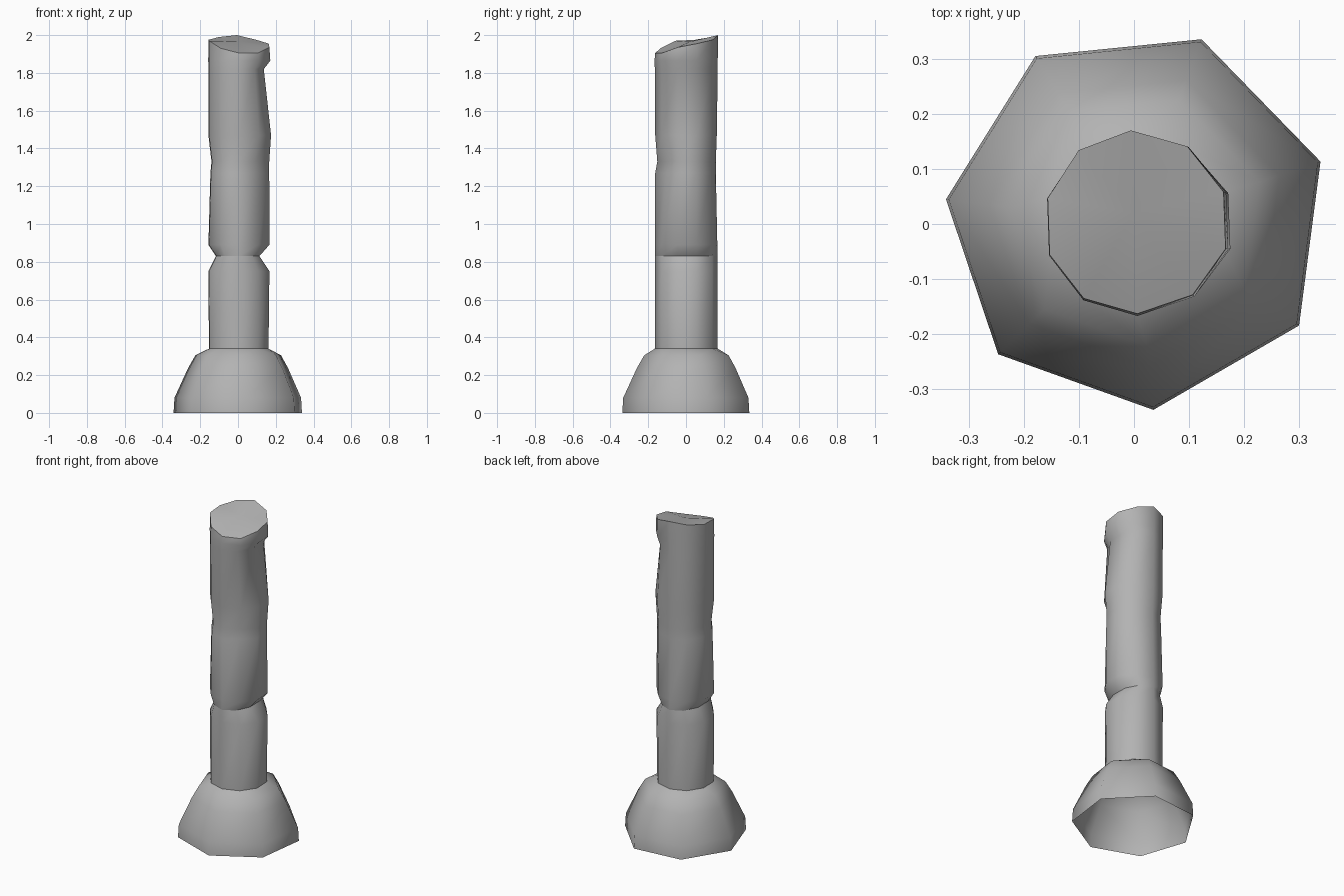
import bpy, bmesh
from math import cos, sin, radians

if "Cube" in bpy.data.objects:
    bpy.data.objects.remove(bpy.data.objects["Cube"])

SHAFT_SIDES, BASE_SIDES = 10, 7


def ring(bm, sides, phase, z, left, right, front, back):
    """Closed polygon ring with its own reach on each of the four sides."""
    verts = []
    for i in range(sides):
        a = radians(phase + 360 * i / sides)
        x, y = cos(a), sin(a)
        h = z[i] if isinstance(z, list) else z
        verts.append(bm.verts.new((x * (right if x > 0 else left),
                                   y * (back if y > 0 else front), h)))
    edges = [bm.edges.new((verts[i], verts[(i + 1) % sides])) for i in range(sides)]
    return verts, edges


def loft(bm, rings):
    for (_, a), (_, b) in zip(rings, rings[1:]):
        bmesh.ops.bridge_loops(bm, edges=a + b)


bm = bmesh.new()

# flared seven-sided foot, open underneath
rings = [ring(bm, BASE_SIDES, 18.5, z, r - .003, r + .01, r - .008, r + .01)
         for z, r in [(0, .347), (.08, .342), (.24, .268), (.305, .23)]]

# chipped ten-sided shaft: z, left, right, front, back
shaft = [(.34, .160, .168, .165, .168),
         (.75, .163, .173, .163, .168),
         (.83, .122, .118, .165, .168),
         (.89, .163, .173, .165, .166),
         (1.27, .152, .172, .163, .158),
         (1.33, .146, .172, .152, .158),
         (1.47, .163, .182, .163, .163),
         (1.82, .163, .142, .165, .168),
         (1.865, .164, .178, .167, .168)]
rings += [ring(bm, SHAFT_SIDES, 20, *s) for s in shaft]

# broken, sloping top rim
rim_z = [1.955, 1.975, 2.0, 1.99, 1.975, 1.97, 1.93, 1.905, 1.905, 1.935]
rings.append(ring(bm, SHAFT_SIDES, 20, rim_z, .163, .173, .163, .17))
loft(bm, rings)

# worn top face
rim = rings[-1][0]
centre = bm.verts.new((0, .02, 1.965))
for i in range(SHAFT_SIDES):
    bm.faces.new((rim[i], rim[(i + 1) % SHAFT_SIDES], centre))

# keep the joints crisp: foot join, waist notch, broken rim
for idx in (4, 6, -1):
    for e in rings[idx][1]:
        e.smooth = False

# flatten the chipped front-right corner of the upper shaft
for idx in (8, 9):
    v = rings[idx][0][8]
    v.co.x -= .02
    v.co.y += .02

bmesh.ops.recalc_face_normals(bm, faces=bm.faces)
mesh = bpy.data.meshes.new("broken_column")
bm.to_mesh(mesh)
bm.free()

# dark stone
stone = bpy.data.materials.new("stone")
stone.diffuse_color = (.45, .45, .45, 1)
stone.use_nodes = True
stone.node_tree.nodes["Principled BSDF"].inputs["Base Color"].default_value = stone.diffuse_color
mesh.materials.append(stone)

obj = bpy.data.objects.new("broken_column", mesh)
bpy.context.collection.objects.link(obj)
bpy.context.view_layer.objects.active = obj
obj.select_set(True)
bpy.ops.object.shade_smooth_by_angle(angle=radians(60))
